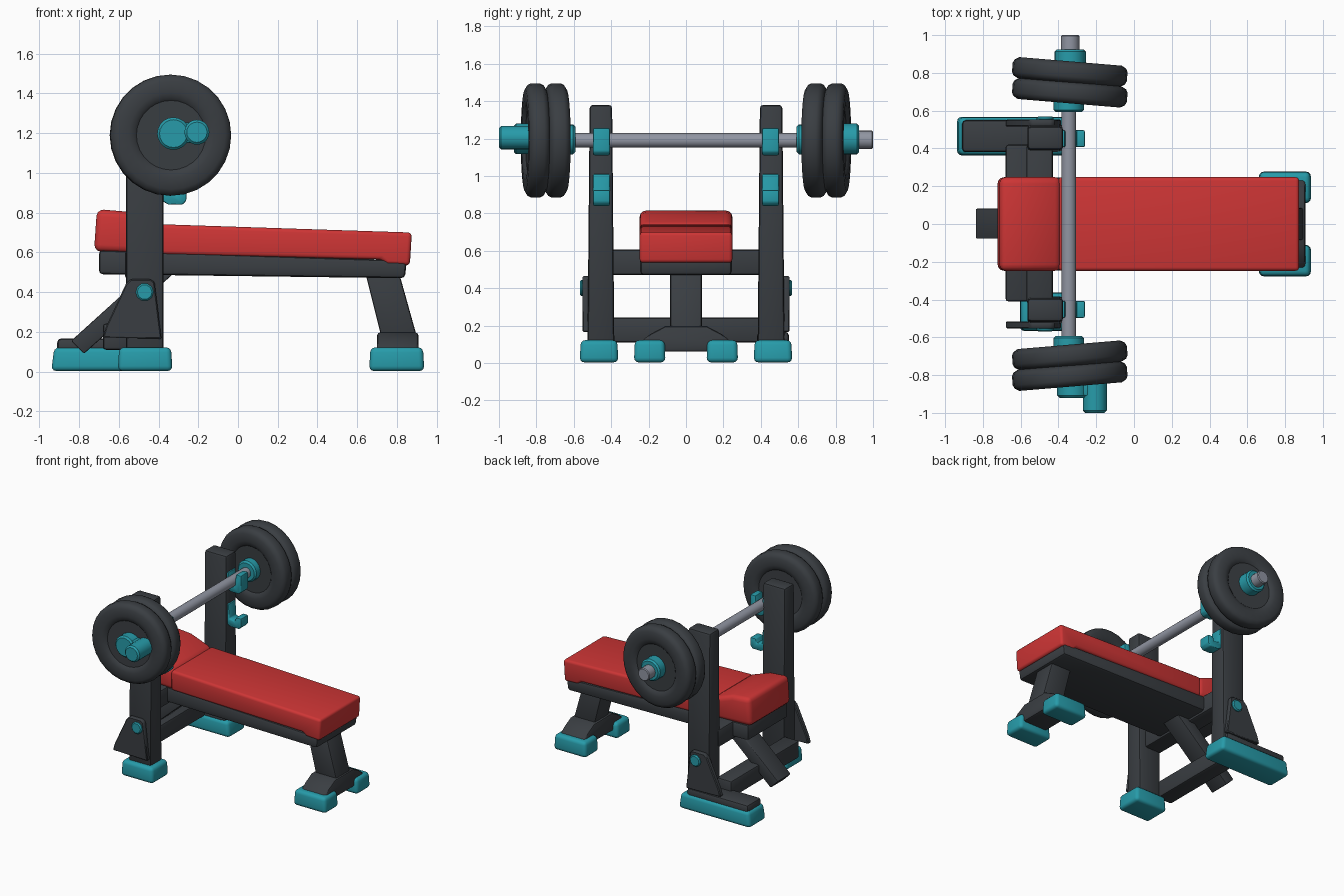
import bpy, bmesh, math
from mathutils import Matrix, Vector

if "Cube" in bpy.data.objects:
    bpy.data.objects.remove(bpy.data.objects["Cube"])


def material(name, rgb):
    m = bpy.data.materials.new(name)
    m.diffuse_color = (*rgb, 1)
    m.use_nodes = True
    m.node_tree.nodes["Principled BSDF"].inputs["Base Color"].default_value = m.diffuse_color
    return m


DARK = material("charcoal", (0.042, 0.048, 0.055))
RED = material("red", (0.62, 0.036, 0.036))
TEAL = material("teal", (0.02, 0.33, 0.40))
STEEL = material("steel grey", (0.28, 0.30, 0.36))


def finish(name, bm, mat, bevel=0.0, segs=2):
    bmesh.ops.recalc_face_normals(bm, faces=bm.faces)
    if bevel:
        edges = [e for e in bm.edges if e.calc_face_angle(0) > math.radians(28)]
        bmesh.ops.bevel(bm, geom=edges, offset=bevel, segments=segs, profile=0.5,
                        affect='EDGES', clamp_overlap=True)
    me = bpy.data.meshes.new(name)
    bm.to_mesh(me)
    bm.free()
    me.materials.append(mat)
    me.polygons.foreach_set("use_smooth", [True] * len(me.polygons))
    me.set_sharp_from_angle(angle=math.radians(40))
    ob = bpy.data.objects.new(name, me)
    bpy.context.collection.objects.link(ob)
    return ob


def prism(name, pts, lo, hi, mat, bevel=0.015, segs=2, axis='y', warp=None):
    """Extrude an (x, z) outline along y, or a (y, z) outline along x."""
    bm = bmesh.new()

    def at(p, d):
        return (p[0], d, p[1]) if axis == 'y' else (d, p[0], p[1])
    a = [bm.verts.new(at(p, lo)) for p in pts]
    b = [bm.verts.new(at(p, hi)) for p in pts]
    bm.faces.new(a)
    bm.faces.new(b[::-1])
    n = len(pts)
    for i in range(n):
        bm.faces.new((a[i], a[(i + 1) % n], b[(i + 1) % n], b[i]))
    if warp:
        for v in bm.verts:
            v.co = warp(v.co)
    return finish(name, bm, mat, bevel, segs)


def box(name, x, y, z, mat, bevel=0.015, segs=2, warp=None):
    pts = [(x[0], z[0]), (x[1], z[0]), (x[1], z[1]), (x[0], z[1])]
    return prism(name, pts, y[0], y[1], mat, bevel, segs, warp=warp)


def lathe(name, profile, centre, mat, tilt=0.0, sides=24):
    """Spin a (radius, offset along y) profile about an axis parallel to y."""
    bm = bmesh.new()
    rings = []
    for r, d in profile:
        rings.append([bm.verts.new((r * math.cos(2 * math.pi * i / sides), d,
                                    r * math.sin(2 * math.pi * i / sides)))
                      for i in range(sides)])
    for p, q in zip(rings, rings[1:]):
        for i in range(sides):
            j = (i + 1) % sides
            bm.faces.new((p[i], p[j], q[j], q[i]))
    bm.faces.new(rings[0])
    bm.faces.new(rings[-1][::-1])
    bm.transform(Matrix.Translation(centre) @ Matrix.Rotation(tilt, 4, 'Z'))
    return finish(name, bm, mat)


def rod(name, x, z, y0, y1, r, mat, c=0.012, sides=20):
    return lathe(name, [(r - c, y0), (r, y0 + c), (r, y1 - c), (r - c, y1)],
                 (x, 0, z), mat, sides=sides)


# Bench pads and the beam below them
prism("main_pad", [(-0.40, 0.59), (0.72, 0.565), (0.75, 0.54), (0.865, 0.535),
                   (0.875, 0.70), (-0.40, 0.742)], -0.248, 0.248, RED, 0.035, 3)
prism("head_pad", [(-0.725, 0.605), (-0.385, 0.59), (-0.385, 0.742), (-0.56, 0.805),
                   (-0.71, 0.818)], -0.248, 0.248, RED, 0.035, 3)
prism("bench_beam", [(-0.70, 0.49), (0.84, 0.47), (0.85, 0.56), (-0.70, 0.612)],
      -0.245, 0.245, DARK, 0.02)

# Foot-end leg, cross foot and pads
prism("end_leg", [(0.725, 0.16), (0.905, 0.16), (0.81, 0.50), (0.64, 0.50)],
      -0.085, 0.085, DARK, 0.012)
prism("end_cross_foot", [(-0.24, 0.06), (0.24, 0.06), (0.24, 0.115), (0.19, 0.155), (0.11, 0.197),
                         (-0.11, 0.197), (-0.19, 0.155), (-0.24, 0.115)],
      0.70, 0.908, DARK, 0.015, axis='x')


def foot_taper(cx, cy):
    # Narrow the top of a foot slightly about its centre
    def warp(co):
        k = 0.95 if co.z > 0.06 else 1.0
        return Vector((cx + (co.x - cx) * k, cy + (co.y - cy) * k, co.z))
    return warp


for s, tag in ((-1, "front"), (1, "rear")):
    yy = sorted((s * 0.11, s * 0.278))
    box(f"end_foot_{tag}", (0.66, 0.938), yy, (0.003, 0.122), TEAL, 0.025, 3,
        foot_taper(0.80, s * 0.194))

    # Upright, wider at its base
    def splay(co, c=s * 0.455):
        k = 1.0 if co.z > 1 else 1.2
        return Vector((co.x, c + (co.y - c) * k, co.z))
    box(f"upright_{tag}", (-0.565, -0.375), (s * 0.455 - 0.06, s * 0.455 + 0.06),
        (0.08, 1.38), DARK, 0.018, 2, splay)

    # Upright foot: the rear one is long
    x0 = -0.605 if s < 0 else -0.94
    yy = sorted((s * 0.362, s * 0.568))
    box(f"upright_foot_{tag}", (x0, -0.33), yy, (0.003, 0.122), TEAL, 0.025, 3,
        foot_taper((x0 - 0.33) / 2, s * 0.465))

    # Side gusset plate with bolt
    yy = sorted((s * 0.515, s * 0.553))
    prism(f"gusset_{tag}", [(-0.68, 0.172), (-0.385, 0.165), (-0.42, 0.45), (-0.44, 0.465),
                            (-0.54, 0.465), (-0.565, 0.44), (-0.665, 0.225)],
          yy[0], yy[1], DARK, 0.006, 1)
    yy = sorted((s * 0.54, s * 0.568))
    rod(f"bolt_{tag}", -0.47, 0.40, yy[0], yy[1], 0.045, TEAL, 0.008, 10)

    # Bar hook and lower safety hook
    for part, z, lip, back in (("bar_hook", 1.11, 1.255, 1.255), ("safety_hook", 0.84, 0.925, 1.01)):
        prism(f"{part}_{tag}", [(-0.40, z + 0.03), (-0.35, z), (-0.28, z), (-0.26, z + 0.02),
                                (-0.26, lip), (-0.305, lip), (-0.315, z + 0.05),
                                (-0.36, z + 0.06), (-0.365, back), (-0.40, back)],
              s * 0.452 - 0.045, s * 0.452 + 0.045, TEAL, 0.008)

    # Two weight plates, tilted slightly, with recessed faces
    tilt = -s * math.radians(4.8)
    for k, tag2 in ((-1, "inner"), (1, "outer")):
        d = s * 0.75 + s * k * 0.055
        h = 0.056
        lathe(f"weight_plate_{tag2}_{tag}",
              [(0.175, -h + 0.018), (0.19, -h + 0.005), (0.215, -h), (0.272, -h),
               (0.296, -h + 0.014), (0.305, -h + 0.032), (0.305, h - 0.032),
               (0.296, h - 0.014), (0.272, h), (0.215, h), (0.19, h - 0.005),
               (0.175, h - 0.018)],
              (-0.34, d, 1.19), DARK, tilt, 28)
    yy = sorted((s * 0.592, s * 0.69))
    rod(f"inner_collar_{tag}", -0.345, 1.195, yy[0], yy[1], 0.08, TEAL)

# Rack cross beams, rear base and diagonal strut
box("upper_cross_beam", (-0.57, -0.43), (-0.42, 0.42), (0.47, 0.607), DARK)
box("lower_cross_beam", (-0.68, -0.55), (-0.41, 0.42), (0.11, 0.242), DARK)
box("rear_foot_base", (-0.91, -0.39), (0.38, 0.55), (0.09, 0.167), DARK, 0.02)
prism("diagonal_strut", [(-0.84, 0.155), (-0.775, 0.09), (-0.30, 0.515), (-0.42, 0.535)],
      -0.078, 0.082, DARK, 0.008)

# Barbell with outer collars, sleeve end and clamp knob
rod("bar", -0.345, 1.19, -0.86, 0.90, 0.039, STEEL, 0.005)
rod("bar_end", -0.338, 1.193, 0.85, 1.0, 0.049, STEEL, 0.006)
rod("outer_collar_rear", -0.338, 1.197, 0.74, 0.925, 0.083, TEAL)
rod("outer_collar_front", -0.325, 1.198, -0.92, -0.74, 0.082, TEAL)
rod("clamp_knob", -0.207, 1.205, -1.0, -0.80, 0.063, TEAL)
box("clamp_bridge", (-0.32, -0.21), (-0.91, -0.82), (1.15, 1.255), TEAL, 0.01)
